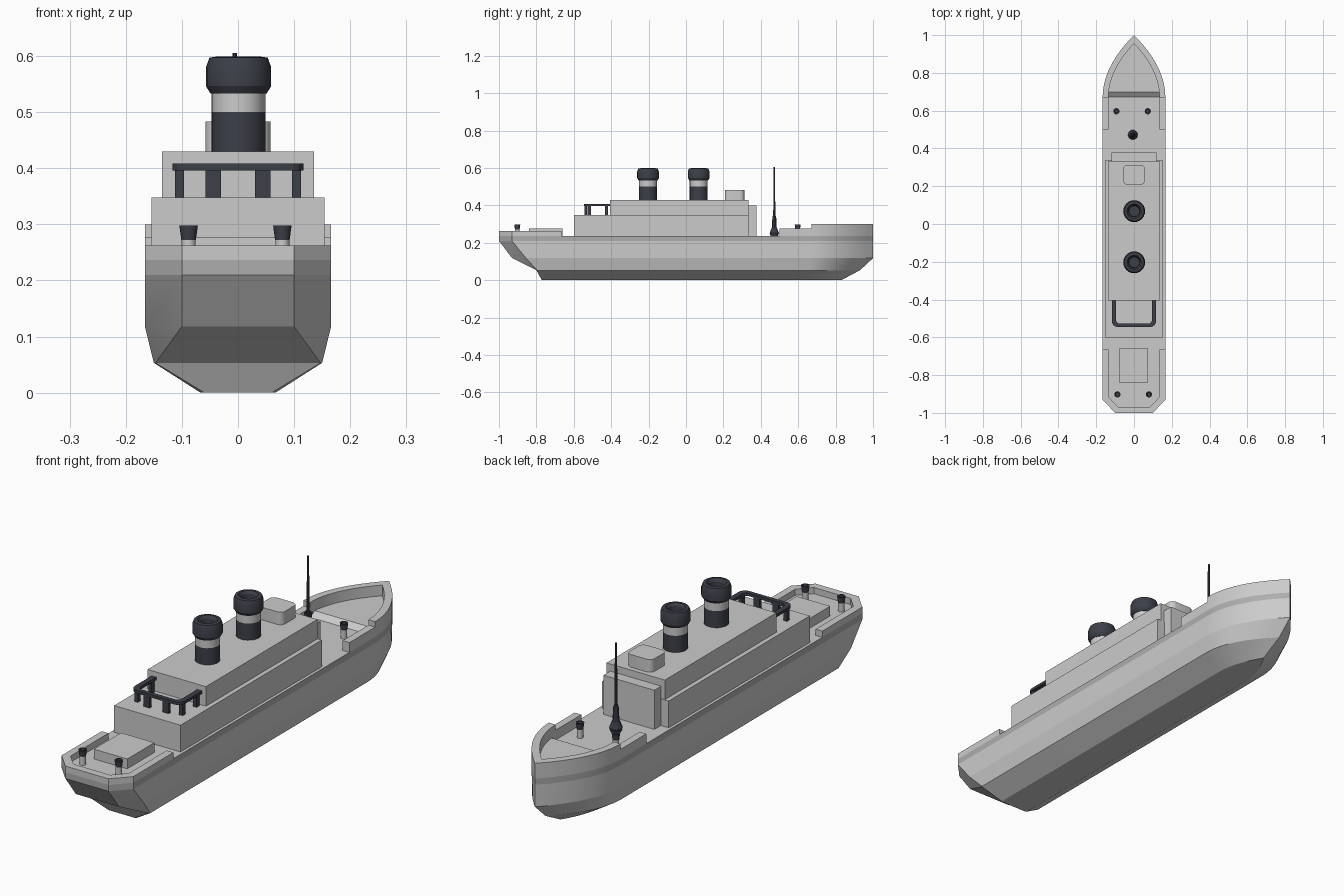
import bpy, bmesh, math
from mathutils import Matrix

if "Cube" in bpy.data.objects:
    bpy.data.objects.remove(bpy.data.objects["Cube"])


def material(name, rgb):
    m = bpy.data.materials.new(name)
    m.diffuse_color = (*rgb, 1)
    m.use_nodes = True
    m.node_tree.nodes["Principled BSDF"].inputs["Base Color"].default_value = m.diffuse_color
    return m


DARK = material("dark_paint", (0.045, 0.05, 0.065))
STRIPE = material("stripe_grey", (0.42, 0.42, 0.42))


def finish(name, bm, mat=None, smooth=None):
    bmesh.ops.recalc_face_normals(bm, faces=bm.faces)
    me = bpy.data.meshes.new(name)
    bm.to_mesh(me)
    bm.free()
    ob = bpy.data.objects.new(name, me)
    bpy.context.collection.objects.link(ob)
    if mat:
        me.materials.append(mat)
    if smooth:
        bpy.ops.object.select_all(action='DESELECT')
        bpy.context.view_layer.objects.active = ob
        ob.select_set(True)
        bpy.ops.object.shade_smooth_by_angle(angle=math.radians(smooth))
    return ob


def loft(name, rings, mat=None, smooth=None):
    """Closed solid through matching rings of (x, y, z) points."""
    bm = bmesh.new()
    vs = [[bm.verts.new(p) for p in r] for r in rings]
    n = len(vs[0])
    for a, b in zip(vs, vs[1:]):
        for i in range(n):
            j = (i + 1) % n
            bm.faces.new((a[i], a[j], b[j], b[i]))
    bm.faces.new(vs[0][::-1])
    bm.faces.new(vs[-1])
    return finish(name, bm, mat, smooth)


def prism(name, outline, z0, z1, mat=None, smooth=None):
    return loft(name, [[(x, y, z) for x, y in outline] for z in (z0, z1)], mat, smooth)


def box(name, x0, x1, y0, y1, z0, z1, mat=None):
    return prism(name, [(x0, y0), (x1, y0), (x1, y1), (x0, y1)], z0, z1, mat)


def lathe(name, profile, x, y, mat=None, segs=24, smooth=30):
    bm = bmesh.new()
    vs = [bm.verts.new((r, 0, z)) for r, z in profile]
    edges = [bm.edges.new(p) for p in zip(vs, vs[1:])]
    bmesh.ops.spin(bm, geom=vs + edges, cent=(0, 0, 0), axis=(0, 0, 1),
                   angle=math.tau, steps=segs, use_duplicate=False)
    bmesh.ops.remove_doubles(bm, verts=bm.verts, dist=1e-5)
    bmesh.ops.transform(bm, matrix=Matrix.Translation((x, y, 0)), verts=bm.verts)
    return finish(name, bm, mat, smooth)


def mirrored(half):
    """Right-hand path plus its mirror image, walked back."""
    return half + [(-x, y) for x, y in reversed(half) if abs(x) > 1e-6]


def bow_arc(hw, y0, y1, n=12):
    return [(hw * (1 - (i / n) ** 2), y0 + (y1 - y0) * i / n) for i in range(n + 1)]


def hull_ring(z, ht, ys, hw, yc, yb, yt):
    return [(x, y, z) for x, y in mirrored([(ht, ys), (hw, yc)] + bow_arc(hw, yb, yt))]


# Hull: chined section, raked stern, pointed bow
W = 0.166
hull = loft("hull", [
    hull_ring(0.0, 0.06, -0.77, 0.067, -0.765, 0.62, 0.83),
    hull_ring(0.053, 0.147, -0.80, 0.15, -0.795, 0.64, 0.93),
    hull_ring(0.118, 0.10, -0.93, W, -0.855, 0.66, 1.0),
    hull_ring(0.21, 0.10, -1.0, W, -0.93, 0.67, 1.0),
    hull_ring(0.236, 0.10, -1.0, W, -0.93, 0.67, 1.0)], smooth=11)
hull.data.materials.append(None)
hull.data.materials.append(STRIPE)
for p in hull.data.polygons:
    if 0.215 < p.center.z < 0.23:
        p.material_index = 1

# Bulwarks around bow and stern
T = 0.031
outer = mirrored(bow_arc(W, 0.67, 1.0))
inner = mirrored(bow_arc(W - T, 0.67, 0.955))
prism("bow_bulwark", outer + inner[::-1], 0.236, 0.30, smooth=20)
outer = mirrored([(W, -0.665), (W, -0.93), (0.10, -1.0)])
inner = mirrored([(W - T, -0.665), (W - T, -0.915), (0.085, -0.968)])
prism("stern_bulwark", outer + inner[::-1], 0.236, 0.262)
for s, side in ((1, "right"), (-1, "left")):
    xs = sorted((s * W, s * (W - T)))
    box("side_bulwark_" + side, *xs, 0.5, 0.67, 0.236, 0.277)

# Raised foredeck with sloped rear face
loft("foredeck", [[(x, y, z) for x, y in mirrored(bow_arc(W - T, y0, 0.957))]
                  for z, y0 in ((0.235, 0.672), (0.255, 0.698))])

# Deck houses
box("main_house", -0.154, 0.154, -0.60, 0.335, 0.235, 0.348)
box("upper_house", -0.135, 0.135, -0.405, 0.333, 0.347, 0.43)
box("forward_house", -0.118, 0.118, 0.33, 0.378, 0.235, 0.40)
box("stern_hatch", -0.08, 0.075, -0.84, -0.66, 0.235, 0.277)

# Wheelhouse with rounded corners
rounded = [(cx + 0.022 * math.cos(math.radians(a + d)), cy + 0.022 * math.sin(math.radians(a + d)))
           for cx, cy, a in ((0.036, 0.29, 0), (-0.036, 0.29, 90), (-0.036, 0.23, 180), (0.036, 0.23, 270))
           for d in (0, 22.5, 45, 67.5, 90)]
prism("wheelhouse", rounded, 0.429, 0.483, smooth=30)

# Funnels: dark base, pale band, hollow dark cap
for i, y in enumerate((-0.203, 0.068)):
    n = str(i + 1)
    lathe("funnel_base_" + n, [(0, 0.429), (0.048, 0.429), (0.048, 0.50), (0, 0.50)], 0.001, y, DARK)
    lathe("funnel_band_" + n, [(0, 0.50), (0.048, 0.50), (0.048, 0.535), (0, 0.535)], 0.001, y)
    lathe("funnel_cap_" + n, [(0, 0.533), (0.05, 0.533), (0.058, 0.546), (0.058, 0.580),
                              (0.052, 0.597), (0.038, 0.599), (0.030, 0.588), (0.028, 0.555),
                              (0, 0.555)], 0.001, y, DARK)

# Mast
lathe("mast", [(0, 0.235), (0.021, 0.235), (0.026, 0.252), (0.013, 0.285), (0.011, 0.335),
               (0.006, 0.35), (0.004, 0.605), (0, 0.605)], -0.006, 0.472, DARK, segs=10)

# Mooring bollards
for end, y, xs in (("stern", -0.902, (-0.088, 0.079)), ("bow", 0.597, (-0.093, 0.073))):
    for side, x in zip(("left", "right"), xs):
        lathe(f"{end}_bollard_{side}", [(0, 0.235), (0.0125, 0.235), (0.0125, 0.273), (0, 0.273)],
              x, y, segs=14)
        lathe(f"{end}_bollard_cap_{side}", [(0, 0.272), (0.013, 0.272), (0.0165, 0.298), (0.010, 0.298),
                                            (0.009, 0.289), (0, 0.289)], x, y, DARK, segs=14)


# Aft rail: U-shaped bar on posts
def u_path(hw, y_back, r):
    arc = [(hw - r + r * math.cos(t), y_back + r - r * math.sin(t))
           for t in (math.pi / 2 * k / 4 for k in range(5))]
    return mirrored([(hw, -0.405)] + arc)


prism("aft_rail", u_path(0.117, -0.545, 0.03) + u_path(0.095, -0.527, 0.018)[::-1],
      0.396, 0.408, DARK)
for s, side in ((1, "right"), (-1, "left")):
    for name, x, w, y, d in (("back", 0.044, 0.014, -0.536, 0.006),
                             ("corner", 0.104, 0.008, -0.517, 0.009),
                             ("arm", 0.104, 0.008, -0.425, 0.009)):
        box(f"rail_post_{name}_{side}", s * x - w, s * x + w, y - d, y + d, 0.347, 0.398, DARK)
